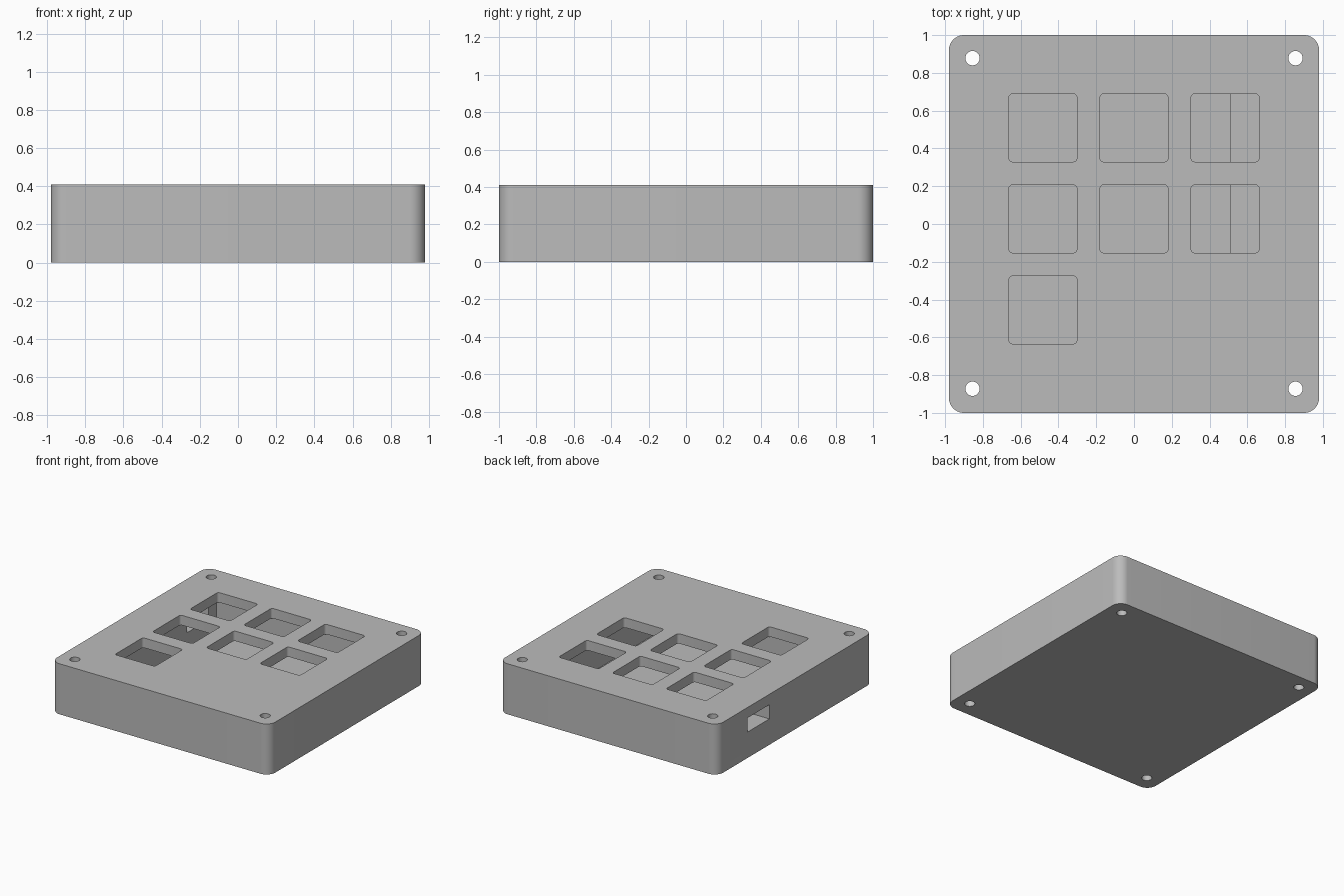
import bpy, bmesh, math

cube = bpy.data.objects.get("Cube")
if cube:
    bpy.data.objects.remove(cube, do_unlink=True)

HEIGHT = 0.41
PLATE_UNDERSIDE = 0.33
FLOOR = 0.08

grey = bpy.data.materials.new("light_grey_plastic")
grey.use_nodes = True
colour = (0.5, 0.5, 0.5, 1)
grey.diffuse_color = colour
grey.node_tree.nodes["Principled BSDF"].inputs["Base Color"].default_value = colour


def prism(name, x, y, z, radius=0, steps=8):
    """Upright block between (low, high) pairs, with rounded vertical corners."""
    points = []
    corners = [(x[1], y[1]), (x[0], y[1]), (x[0], y[0]), (x[1], y[0])]
    for i, (cx, cy) in enumerate(corners):
        if not radius:
            points.append((cx, cy))
            continue
        sx = 1 if cx == x[1] else -1
        sy = 1 if cy == y[1] else -1
        for k in range(steps + 1):
            a = (i + k / steps) * math.pi / 2
            points.append((cx - sx * radius + radius * math.cos(a),
                           cy - sy * radius + radius * math.sin(a)))
    bm = bmesh.new()
    base = bm.faces.new([bm.verts.new((px, py, z[0])) for px, py in points])
    top = bmesh.ops.extrude_face_region(bm, geom=[base])["geom"]
    bmesh.ops.translate(bm, vec=(0, 0, z[1] - z[0]),
                        verts=[v for v in top if isinstance(v, bmesh.types.BMVert)])
    bmesh.ops.recalc_face_normals(bm, faces=bm.faces)
    return finish(bm, name)


def cylinder(name, x, y, radius):
    bm = bmesh.new()
    bmesh.ops.create_cone(bm, cap_ends=True, segments=32, radius1=radius,
                          radius2=radius, depth=1)
    bmesh.ops.translate(bm, verts=bm.verts, vec=(x, y, HEIGHT / 2))
    return finish(bm, name)


def finish(bm, name):
    mesh = bpy.data.meshes.new(name)
    bm.to_mesh(mesh)
    bm.free()
    mesh.materials.append(grey)
    obj = bpy.data.objects.new(name, mesh)
    bpy.context.collection.objects.link(obj)
    return obj


def cut(target, cutter):
    cutter.hide_render = True
    mod = target.modifiers.new("cut", "BOOLEAN")
    mod.operation = "DIFFERENCE"
    mod.solver = "EXACT"
    mod.object = cutter
    bpy.context.view_layer.objects.active = target
    bpy.ops.object.modifier_apply(modifier=mod.name)
    bpy.data.objects.remove(cutter, do_unlink=True)


# Outer shell
case = prism("keypad_case", (-0.98, 0.98), (-1, 1), (0, HEIGHT), 0.08, 12)

# Inner cavity, with a slightly raised ledge along one side
cut(case, prism("cavity", (-0.69, 0.51), (-0.66, 0.71), (FLOOR, PLATE_UNDERSIDE)))
cut(case, prism("ledge_space", (0.5, 0.69), (-0.66, 0.71),
                (FLOOR + 0.02, PLATE_UNDERSIDE)))

# Key openings: two full rows and a single key
pitch, half = 0.482, 0.18
for col in (-1, 0, 1):
    for row in (1, 0, -1):
        if row == -1 and col != -1:
            continue
        cx, cy = col * pitch, 0.027 + row * pitch
        cut(case, prism("key_opening", (cx - half, cx + half),
                        (cy - half, cy + half), (0.25, 0.5), 0.02, 4))

# Cable port in the side wall
cut(case, prism("cable_port", (-1.1, -0.6), (0.33, 0.61), (0.21, 0.325)))

# Screw holes through the corners
for x in (-0.855, 0.855):
    for y in (-0.872, 0.878):
        cut(case, cylinder("screw_hole", x, y, 0.038))

bpy.ops.object.select_all(action="DESELECT")
case.select_set(True)
bpy.context.view_layer.objects.active = case
bpy.ops.object.shade_smooth_by_angle(angle=math.radians(30))
